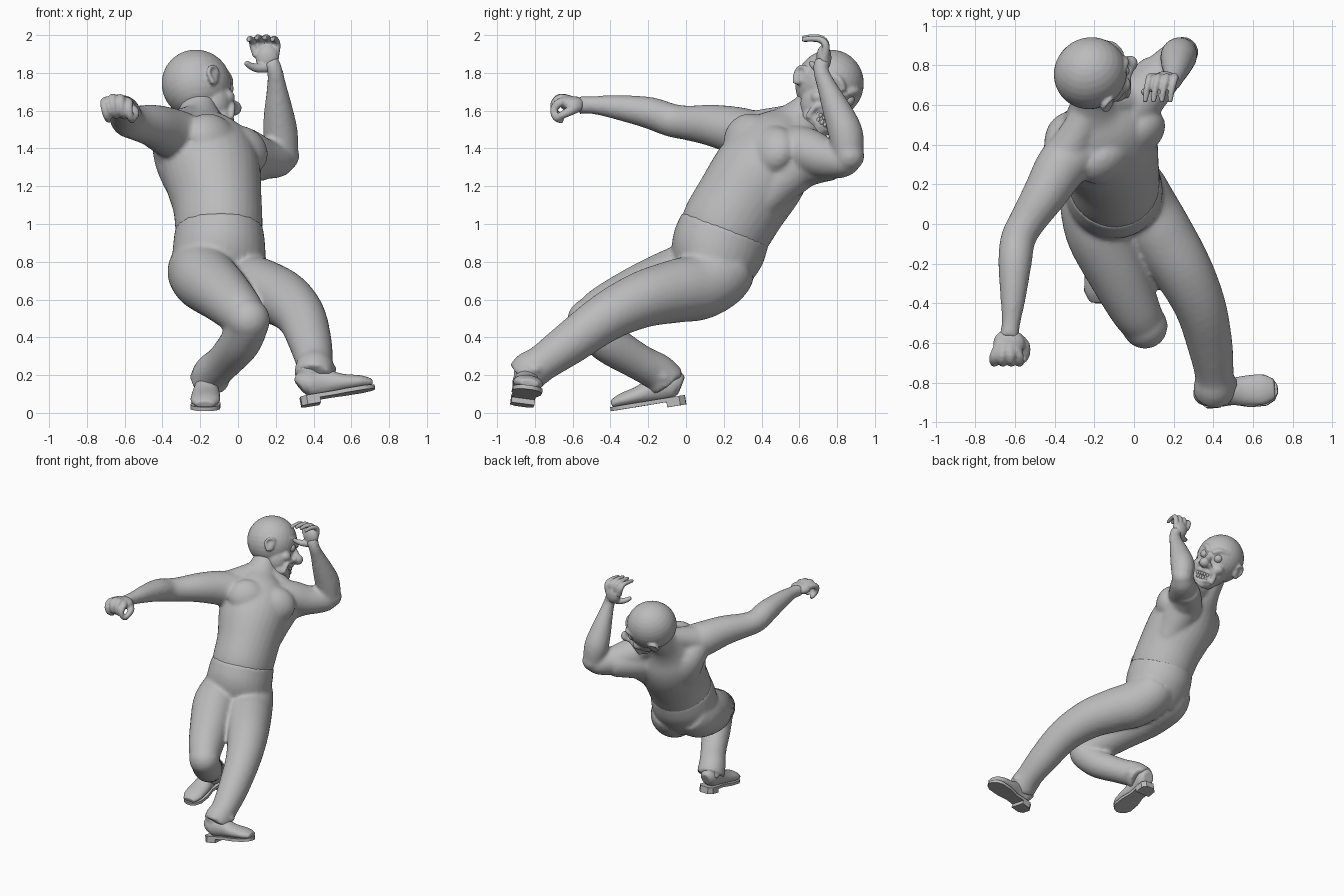
import bpy, bmesh, math
from mathutils import Vector, Matrix

cube = bpy.data.objects.get("Cube")
if cube:
    bpy.data.objects.remove(cube, do_unlink=True)

grey = bpy.data.materials.new("plain grey")
grey.use_nodes = True
colour = (0.5, 0.5, 0.5, 1)
grey.diffuse_color = colour
grey.node_tree.nodes["Principled BSDF"].inputs["Base Color"].default_value = colour


def frame(origin, x, y, z):
    """Matrix that carries local axes onto the given directions."""
    m = Matrix((x, y, z)).transposed().to_4x4()
    m.translation = origin
    return m


def ball(bm, centre, radii, axes=None, segments=24):
    """Ellipsoid, optionally turned to a frame."""
    if isinstance(radii, (int, float)):
        radii = (radii,) * 3
    turn = axes.to_3x3().to_4x4() if axes else Matrix()
    m = Matrix.Translation(Vector(centre)) @ turn @ Matrix.Diagonal((*radii, 1))
    bmesh.ops.create_uvsphere(bm, u_segments=segments, v_segments=segments // 2, radius=1, matrix=m)


def spline(a, b, c, d, t):
    return 0.5 * (2 * b + (c - a) * t + (2 * a - 5 * b + 4 * c - d) * t * t
                  + (3 * b - 3 * c + d - a) * t ** 3)


def tube(bm, stations, side=(1, 0, 0), end_side=None, sides=24, steps=5):
    """Closed limb through stations of x, y, z, half width and half depth."""
    pts = [Vector(s if len(s) == 5 else (*s, s[3])) for s in stations]
    pts = [pts[0]] + pts + [pts[-1]]
    path = []
    for i in range(len(pts) - 3):
        path += [spline(*pts[i:i + 4], k / steps) for k in range(steps)]
    path.append(pts[-1])
    spots = [Vector(p[:3]) for p in path]
    first, last = Vector(side), Vector(end_side or side)
    rings = []
    for i, p in enumerate(path):
        axis = (spots[min(i + 1, len(path) - 1)] - spots[max(i - 1, 0)]).normalized()
        s = first.lerp(last, i / (len(path) - 1))
        s = (s - axis * s.dot(axis)).normalized()
        d = axis.cross(s)
        angles = [2 * math.pi * k / sides for k in range(sides)]
        rings.append([bm.verts.new(spots[i] + s * p[3] * math.cos(a) + d * p[4] * math.sin(a))
                      for a in angles])
    for lo, hi in zip(rings, rings[1:]):
        for k in range(sides):
            n = (k + 1) % sides
            bm.faces.new((lo[k], lo[n], hi[n], hi[k]))
    bm.faces.new(rings[0][::-1])
    bm.faces.new(rings[-1])


def finish(bm, name, voxel=0, smooth=4):
    """Turn the parts into an object, fused into one skin when voxel is set."""
    bmesh.ops.recalc_face_normals(bm, faces=bm.faces)
    mesh = bpy.data.meshes.new(name)
    bm.to_mesh(mesh)
    bm.free()
    obj = bpy.data.objects.new(name, mesh)
    bpy.context.collection.objects.link(obj)
    mesh.materials.append(grey)
    if voxel:
        fuse = obj.modifiers.new("fuse", 'REMESH')
        fuse.mode = 'VOXEL'
        fuse.voxel_size = voxel
        fuse.use_smooth_shade = True
        soft = obj.modifiers.new("soften", 'SMOOTH')
        soft.factor = 0.5
        soft.iterations = smooth
    else:
        bpy.ops.object.select_all(action='DESELECT')
        obj.select_set(True)
        bpy.context.view_layer.objects.active = obj
        bpy.ops.object.shade_smooth_by_angle(angle=math.radians(40))


# Bare upper body: torso twisting to its left
chest_side = Vector((0.78, 0.58, -0.2)).normalized()
chest_up = Vector((0, 0.5, 0.86))
chest_up = (chest_up - chest_side * chest_up.dot(chest_side)).normalized()
chest = frame((0, 0, 0), chest_side, chest_up.cross(chest_side), chest_up)
bm = bmesh.new()
tube(bm, [(-.1, .15, .86, .2, .2), (-.1, .2, .96, .228, .24), (-.11, .29, 1.11, .235, .247),
          (-.14, .4, 1.28, .26, .25), (-.17, .49, 1.42, .25, .205), (-.2, .58, 1.52, .14, .13),
          (-.21, .66, 1.6, .1, .105), (-.21, .73, 1.69, .1, .105)],
     side=(0.98, 0.2, 0), end_side=chest_side, sides=32)
# Chest muscles
for spot in ((-.14, .325, 1.455), (.025, .455, 1.39)):
    ball(bm, spot, (.15, .1, .135), chest)
# Back muscles running from the waist to the armpits
tube(bm, [(-.23, .36, 1.12, .1), (-.28, .43, 1.25, .125), (-.32, .43, 1.37, .13), (-.36, .34, 1.46, .1)])
tube(bm, [(0, .4, 1.12, .1), (-.01, .5, 1.23, .125), (.0, .6, 1.31, .13), (.06, .7, 1.325, .11),
          (.13, .77, 1.33, .1)])
# Trapezius slopes from the neck to both shoulders
tube(bm, [(-.2, .62, 1.56, .085), (-.27, .48, 1.53, .09), (-.34, .35, 1.49, .11)])
tube(bm, [(-.2, .62, 1.56, .085), (-.08, .62, 1.47, .09), (.01, .62, 1.4, .1)])
# Right arm stretched forward, left arm folded upward
tube(bm, [(-.22, .42, 1.43, .13), (-.35, .31, 1.48, .132), (-.45, .15, 1.52, .112),
          (-.54, .01, 1.535, .092), (-.585, -.08, 1.55, .088), (-.6, -.2, 1.59, .084),
          (-.61, -.38, 1.62, .063), (-.62, -.5, 1.63, .047), (-.63, -.57, 1.63, .05)])
tube(bm, [(-.08, .5, 1.39, .13), (.02, .62, 1.39, .125), (.12, .73, 1.35, .11),
          (.21, .83, 1.338, .092), (.25, .87, 1.36, .07)])
ball(bm, (.245, .865, 1.36), .08)
tube(bm, [(.24, .86, 1.36, .08), (.225, .845, 1.48, .092), (.215, .8, 1.6, .077),
          (.205, .745, 1.73, .052), (.195, .715, 1.81, .042), (.175, .72, 1.86, .045)])
finish(bm, "upper_body", 0.014, 5)

# Right hand: fingers curled down in a loose claw
bm = bmesh.new()
ball(bm, (-.63, -.6, 1.635), (.08, .07, .042))
for i in range(4):
    x = -.705 + i * .042
    z = 1.64 + .03 * math.sin(i * .9 + .3)
    tube(bm, [(x * .5 - .32, -.6, 1.65, .026), (x, -.665, z, .024), (x, -.698, z - .035, .022),
              (x + .01, -.69, z - .08, .019), (x + .02, -.65, z - .1, .016)], sides=10, steps=3)
tube(bm, [(-.59, -.57, 1.62, .028), (-.55, -.61, 1.6, .026), (-.545, -.66, 1.575, .021),
          (-.56, -.69, 1.555, .016)], sides=10, steps=3)
finish(bm, "right_hand", 0.008, 3)

# Left hand: raised, fingers bent forward, thumb out
bm = bmesh.new()
ball(bm, (.155, .73, 1.88), (.062, .04, .07))
for i in range(4):
    x = .065 + i * .042
    z = 1.945 + .01 * math.sin(i)
    tube(bm, [(.1 + i * .032, .735, 1.89, .023), (x + .015, .74, z, .02), (x + .008, .715, z + .028, .018),
              (x - .002, .67, z + .035, .016), (x - .01, .615, z + .03, .013)], sides=10, steps=3)
tube(bm, [(.16, .72, 1.83, .028), (.11, .7, 1.825, .026), (.07, .68, 1.835, .02),
          (.04, .66, 1.855, .014)], sides=10, steps=3)
finish(bm, "left_hand", 0.007, 2)

# Trousers: hips, striding left leg and tucked right leg
bm = bmesh.new()
tube(bm, [(-.09, .1, .67, .18, .17), (-.1, .135, .77, .24, .222), (-.1, .17, .87, .245, .25),
          (-.1, .21, .98, .232, .245)], side=(0.98, 0.2, 0), sides=32)
tube(bm, [(-.03, .24, .8, .15), (-.01, .18, .73, .172), (.05, .07, .668, .176), (.13, -.05, .645, .168),
          (.245, -.23, .6, .15), (.335, -.42, .508, .13), (.385, -.62, .365, .113),
          (.405, -.76, .265, .098), (.405, -.82, .225, .105), (.4, -.86, .185, .1)])
tube(bm, [(-.19, .23, .82, .15), (-.2, .15, .76, .172), (-.19, .06, .735, .178), (-.165, -.06, .7, .172),
          (-.085, -.24, .632, .153), (.0, -.42, .55, .13), (.045, -.5, .5, .113)])
ball(bm, (.055, -.515, .49), .115)
tube(bm, [(.055, -.51, .47, .108), (.01, -.41, .37, .108), (-.075, -.25, .27, .096),
          (-.135, -.15, .215, .1), (-.155, -.1, .16, .105)])
# Folds around the cuffs
for x, y, z in ((.41, -.8, .23), (-.145, -.12, .19)):
    for a in range(5):
        turn = a * math.tau / 5
        ball(bm, (x + .08 * math.cos(turn), y + .07 * math.sin(turn), z + .02 * math.sin(2 * turn)),
             (.035, .035, .025))
finish(bm, "trousers", 0.014, 6)


# Shoes: rounded upper on a thin flat sole with a heel block
def shoe(name, heel, forward, up, length):
    fwd, up = Vector(forward).normalized(), Vector(up)
    up = (up - fwd * up.dot(fwd)).normalized()
    side = up.cross(fwd)
    place = frame(Vector(heel), fwd, side, up)
    bm = bmesh.new()
    tube(bm, [(.01, 0, .06, .045, .05), (.05, 0, .077, .066, .077), (.14, 0, .068, .064, .072),
              (length * .6, 0, .048, .076, .05), (length * .85, 0, .035, .078, .038),
              (length, 0, .022, .05, .022)], side=(0, 1, 0))
    tube(bm, [(.07, 0, .06, .06), (.07, 0, .13, .064), (.065, 0, .17, .066)], side=(0, 1, 0))
    bmesh.ops.transform(bm, matrix=place, verts=bm.verts)
    finish(bm, name + "_upper", 0.009, 3)

    bm = bmesh.new()
    half = [(0, .035), (.03, .062), (.1, .062), (.17, .058), (length * .65, .078),
            (length * .87, .078), (length - .01, .055), (length + .01, .02)]
    for rows, top, bottom in ((half, .01, -.012), (half[:3], -.005, -.04)):
        outline = rows + [(x, -y) for x, y in reversed(rows)]
        base = bm.faces.new([bm.verts.new((x, y, bottom)) for x, y in outline])
        raised = bmesh.ops.extrude_face_region(bm, geom=[base])["geom"]
        bmesh.ops.translate(bm, vec=(0, 0, top - bottom),
                            verts=[v for v in raised if isinstance(v, bmesh.types.BMVert)])
    bmesh.ops.transform(bm, matrix=place, verts=bm.verts)
    finish(bm, name + "_sole")


shoe("left_shoe", (.33, -.868, .072), (.97, .09, .16), (-.15, .12, 1), .39)
shoe("right_shoe", (-.163, -.005, .085), (-.03, -.98, -.16), (0, 0, 1), .39)

# Head frame: x to its left, y forward along the face, z to the crown
f = Vector((.85, .48, -.15)).normalized()
u = Vector((-.13, .5, .86))
u = (u - f * u.dot(f)).normalized()
head = frame(Vector((-.22, .76, 1.74)), f.cross(u), f, u)
bm = bmesh.new()
ball(bm, (0, 0, 0), (.178, .187, .185), segments=32)
ball(bm, (0, .06, -.11), (.132, .115, .14))
ball(bm, (0, .095, -.21), (.098, .08, .078))
ball(bm, (0, .13, -.265), (.05, .045, .032))
tube(bm, [(0, .15, -.02, .02), (0, .185, -.06, .025), (0, .205, -.1, .03)])
ball(bm, (0, .215, -.11), .04)
for m in (-1, 1):
    ball(bm, (m * .03, .19, -.115), .025)
    ball(bm, (m * .085, .12, -.11), (.045, .045, .04))
    # Slanting brow, cheek fold, then ear
    tube(bm, [(m * .015, .185, -.015, .02), (m * .06, .172, .022, .02), (m * .11, .125, .03, .016)])
    tube(bm, [(m * .045, .18, -.125, .014), (m * .09, .145, -.165, .016), (m * .085, .13, -.235, .016)])
    ball(bm, (m * .172, -.005, -.055), (.016, .032, .048))
    tube(bm, [(m * .17, .025, -.04, .01), (m * .185, .015, -.005, .012), (m * .195, -.025, -.01, .012),
              (m * .19, -.04, -.05, .012), (m * .175, -.01, -.1, .014)], sides=8)
# Lips drawn back in a wide grin
for z, drop in ((-.165, 0), (-.2, .045)):
    tube(bm, [(x, .18 - 6 * x * x - drop * .2, z - drop * (1 - (x / .085) ** 2), .013)
              for x in (-.085, -.045, 0, .045, .085)], sides=8)
bmesh.ops.transform(bm, matrix=head, verts=bm.verts)
finish(bm, "head", 0.009, 3)

# Bulging eyes
bm = bmesh.new()
for m in (-1, 1):
    ball(bm, (m * .06, .15, -.035), .034)
bmesh.ops.transform(bm, matrix=head, verts=bm.verts)
finish(bm, "eyes")

# Two rows of teeth
bm = bmesh.new()
for z in (-.187, -.217):
    for i in range(-3, 4):
        ball(bm, (i * .022, .174 - .0035 * i * i, z), (.0105, .012, .016), segments=10)
bmesh.ops.transform(bm, matrix=head, verts=bm.verts)
finish(bm, "teeth")
